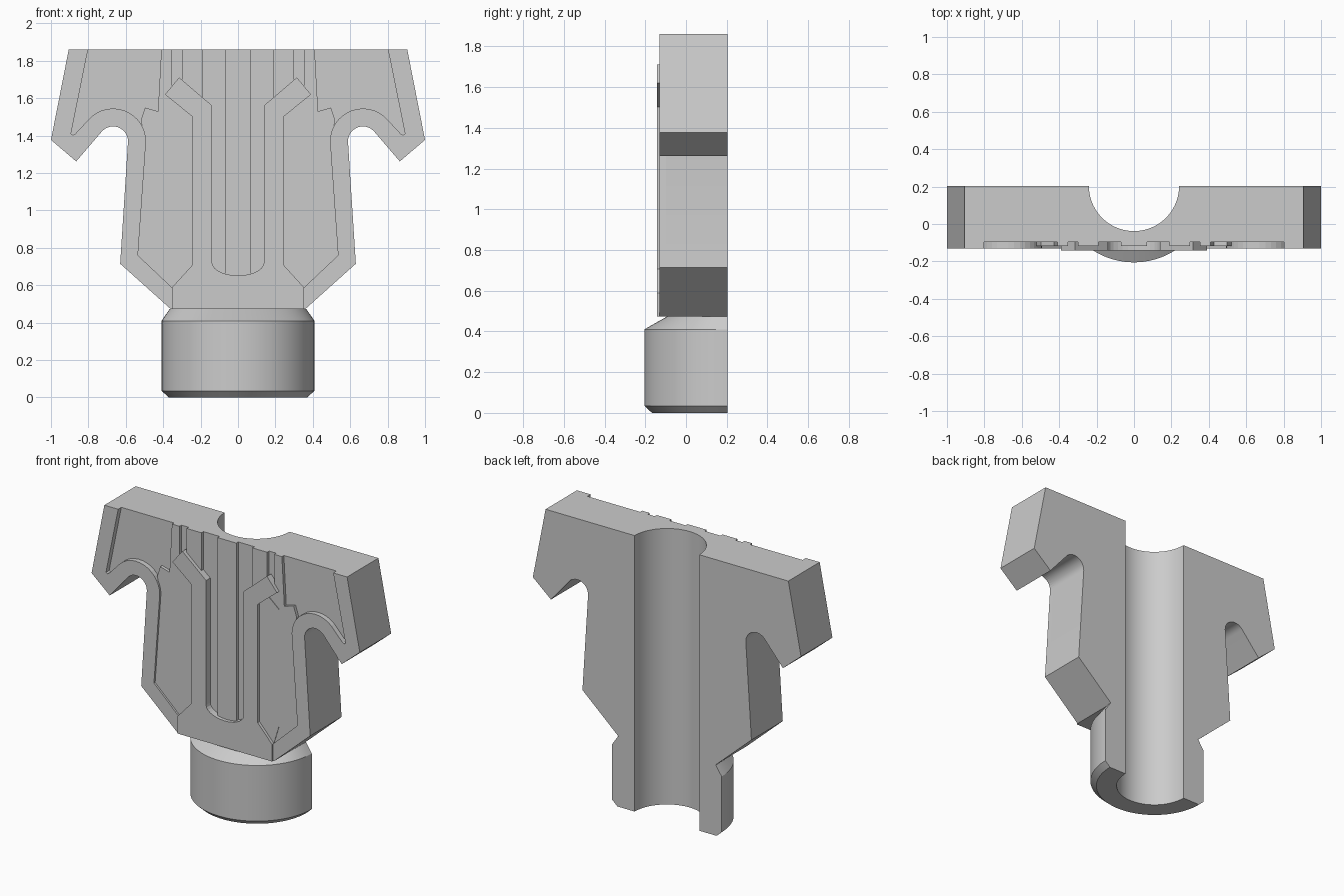
import bpy, bmesh, math

cube = bpy.data.objects.get("Cube")
if cube:
    bpy.data.objects.remove(cube, do_unlink=True)

BACK, FLOOR, STRIPE, RIM, CREST = 0.203, -0.097, -0.118, -0.131, -0.142
TOP, BASE = 1.86, 0.473

grey = bpy.data.materials.new("plain_grey")
grey.use_nodes = True
grey.diffuse_color = (0.6, 0.6, 0.6, 1)
grey.node_tree.nodes["Principled BSDF"].inputs["Base Color"].default_value = (0.6, 0.6, 0.6, 1)


def finish(name, bm):
    bmesh.ops.recalc_face_normals(bm, faces=bm.faces)
    mesh = bpy.data.meshes.new(name)
    bm.to_mesh(mesh)
    bm.free()
    mesh.materials.append(grey)
    obj = bpy.data.objects.new(name, mesh)
    bpy.context.collection.objects.link(obj)
    return obj


def prism(name, outline, front, back=FLOOR + 0.01):
    """Extrude an x-z outline along y."""
    bm = bmesh.new()
    face = bm.faces.new([bm.verts.new((x, front, z)) for x, z in outline])
    ext = bmesh.ops.extrude_face_region(bm, geom=[face])
    for v in ext["geom"]:
        if isinstance(v, bmesh.types.BMVert):
            v.co.y = back
    return finish(name, bm)


def flip(points):
    return [(-x, z) for x, z in reversed(points)]


def pair(name, outline, front):
    prism("left_" + name, outline, front)
    prism("right_" + name, flip(outline), front)


def arc(cx, cz, rx, rz, start, end, n=14):
    angles = [math.radians(start + (end - start) * i / n) for i in range(n + 1)]
    return [(cx + rx * math.cos(a), cz + rz * math.sin(a)) for a in angles]


def smooth(obj):
    bpy.ops.object.select_all(action="DESELECT")
    obj.select_set(True)
    bpy.context.view_layer.objects.active = obj
    bpy.ops.object.shade_smooth_by_angle(angle=math.radians(25))


# Main plate with hooked wings
hook = arc(0.668, 1.369, 0.08, 0.08, 38, 180)
edge = [(0.905, TOP), (1.0, 1.377), (0.865, 1.262)] + hook + [(0.63, 0.715), (0.36, BASE)]
plate = prism("main_plate", edge + flip(edge), FLOOR, BACK)

# Half-round boss: chamfered foot, straight wall, tapered neck
bm = bmesh.new()
rings = []
for rx, ry, z in [(0.37, 0.37, 0), (0.408, 0.408, 0.035), (0.408, 0.408, 0.41), (0.365, 0.295, BASE + 0.001)]:
    rings.append([bm.verts.new((x, y, z)) for x, y in arc(0, BACK, rx, ry, 180, 360, 48)])
for low, high in zip(rings, rings[1:]):
    for i in range(48):
        bm.faces.new((low[i], low[i + 1], high[i + 1], high[i]))
    bm.faces.new((low[0], high[0], high[-1], low[-1]))
bm.faces.new(rings[0])
bm.faces.new(rings[-1])
boss = finish("round_boss", bm)

# Round channel cut down the back
bm = bmesh.new()
bmesh.ops.create_cone(bm, cap_ends=True, segments=96, radius1=0.241, radius2=0.241, depth=4)
cutter = finish("channel_cutter", bm)
cutter.location.y = BACK
cutter.hide_render = True
for obj in (plate, boss):
    mod = obj.modifiers.new("channel", "BOOLEAN")
    mod.object, mod.operation, mod.solver = cutter, "DIFFERENCE", "EXACT"
    bpy.context.view_layer.update()
    cut = bpy.data.meshes.new_from_object(obj.evaluated_get(bpy.context.evaluated_depsgraph_get()))
    obj.modifiers.clear()
    obj.data = cut
    smooth(obj)
bpy.data.objects.remove(cutter, do_unlink=True)

# Raised rim following each wing, hook and side
rim = [(0.802, TOP)] + edge + [(0.353, BASE), (0.353, 0.588), (0.535, 0.76)]
rim += arc(0.668, 1.369, 0.176, 0.176, 180, 38) + [(0.87, 1.41), (0.882, 1.403), (0.893, 1.41)]
pair("rim", rim, RIM)

# Body panel with its strip up to the top edge
panel = [(0.353, TOP), (0.41, TOP), (0.428, 1.53), (0.497, 1.55), (0.52, 1.48), (0.492, 1.369),
         (0.535, 0.76), (0.353, 0.588), (0.246, 0.706), (0.246, 1.503), (0.353, 1.59)]
pair("body_panel", panel, STRIPE)

# Slim bar beside each prong
bar = [(0.246, 1.503), (0.32, 1.56), (0.39, 1.5), (0.39, 0.71), (0.353, 0.588), (0.246, 0.706)]
pair("side_bar", bar, STRIPE - 0.004)

# Stripes above the prongs and down the middle
pair("upper_stripe", [(0.19, TOP), (0.3, TOP), (0.3, 1.68), (0.19, 1.59)], STRIPE)
prism("centre_stripe", [(-0.07, TOP), (0.07, TOP), (0.07, 0.65), (-0.07, 0.65)], STRIPE)

# Raised two-pronged crest
prong = [(0.353, BASE), (0.353, 0.588), (0.246, 0.706), (0.246, 1.503),
         (0.39, 1.62), (0.315, 1.711), (0.139, 1.561)]
prism("pronged_crest", prong + arc(0, 0.722, 0.139, 0.07, 0, -180) + flip(prong), CREST)
